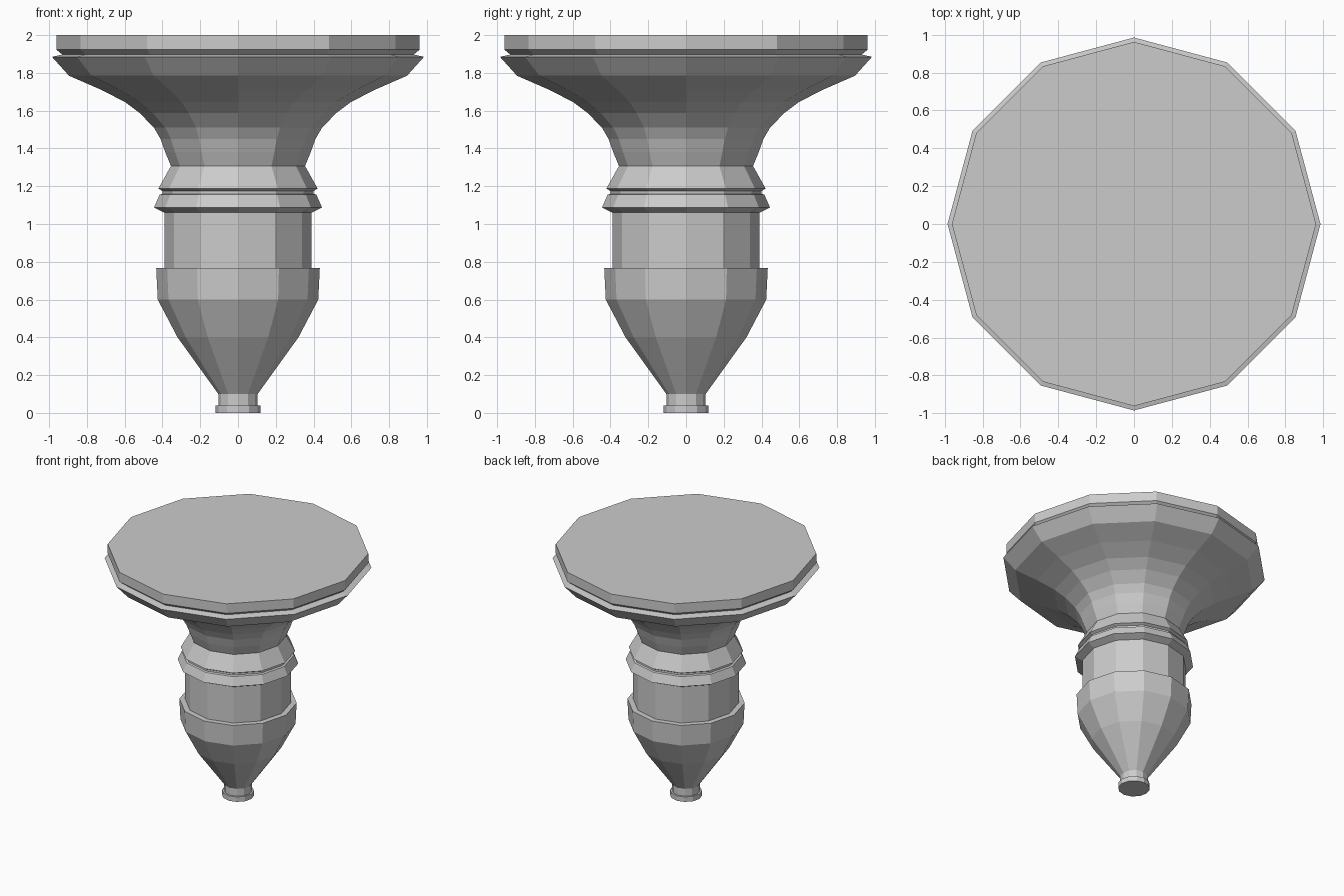
import bpy, bmesh
from math import cos, sin, tau

if "Cube" in bpy.data.objects:
    bpy.data.objects.remove(bpy.data.objects["Cube"])

SIDES = 12


def lathe(name, profile, cap_bottom=False, cap_top=False):
    """Revolve (radius, height) points around z into a flat-shaded part."""
    bm = bmesh.new()
    rings = [[bm.verts.new((r * cos(tau * i / SIDES), r * sin(tau * i / SIDES), z))
              for i in range(SIDES)] for r, z in profile]
    for low, high in zip(rings, rings[1:]):
        for i in range(SIDES):
            j = (i + 1) % SIDES
            bm.faces.new((low[i], low[j], high[j], high[i]))
    if cap_bottom:
        bm.faces.new(rings[0][::-1])
    if cap_top:
        bm.faces.new(rings[-1])
    mesh = bpy.data.meshes.new(name)
    bm.to_mesh(mesh)
    bm.free()
    obj = bpy.data.objects.new(name, mesh)
    bpy.context.collection.objects.link(obj)
    return obj


# Small tip at the bottom
lathe("tip", [(0.118, 0), (0.118, 0.04), (0.104, 0.04), (0.104, 0.10)], cap_bottom=True)

# Tapered cup with a stepped rim
lathe("lower_cup", [(0.104, 0.10), (0.32, 0.40), (0.425, 0.60),
                    (0.433, 0.767), (0.39, 0.767)])

# Straight shaft
lathe("shaft", [(0.39, 0.767), (0.39, 1.06)])

# Double collar
lathe("collar", [(0.39, 1.06), (0.445, 1.087), (0.415, 1.155), (0.40, 1.16),
                 (0.40, 1.175), (0.422, 1.187), (0.355, 1.307)])

# Flared bell
lathe("flare", [(0.355, 1.307), (0.385, 1.38), (0.41, 1.45), (0.445, 1.51),
                (0.52, 1.587), (0.60, 1.647), (0.73, 1.713), (0.895, 1.785),
                (0.985, 1.885), (0.93, 1.897)])

# Flat top plate
lathe("top_plate", [(0.93, 1.897), (0.962, 1.923), (0.962, 2.0)], cap_top=True)
